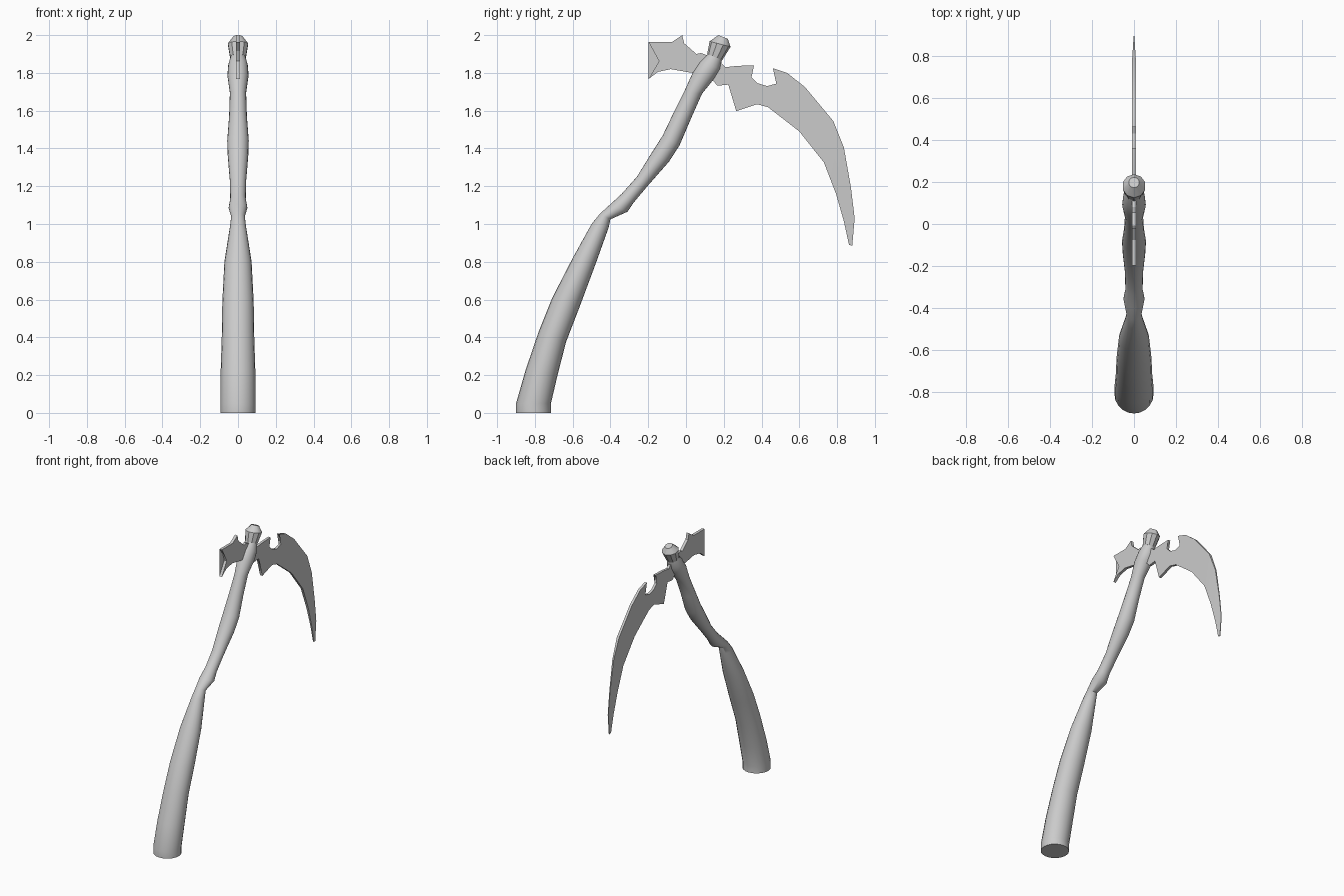
import bpy, bmesh, math
from mathutils import Vector


def finish(bm, name, angle=30):
    bmesh.ops.recalc_face_normals(bm, faces=bm.faces)
    me = bpy.data.meshes.new(name)
    bm.to_mesh(me)
    bm.free()
    ob = bpy.data.objects.new(name, me)
    bpy.context.collection.objects.link(ob)
    bpy.ops.object.select_all(action='DESELECT')
    ob.select_set(True)
    bpy.context.view_layer.objects.active = ob
    bpy.ops.object.shade_smooth_by_angle(angle=math.radians(angle))
    return ob


def loft(name, sections, sides, angle):
    """Each section: back y, back z, front y, front z, half width in x."""
    bm = bmesh.new()
    rings = []
    for y0, z0, y1, z1, rx in sections:
        a, b = Vector((0, y0, z0)), Vector((0, y1, z1))
        mid, half = (a + b) / 2, (b - a) / 2
        ring = []
        for i in range(sides):
            t = 2 * math.pi * i / sides
            ring.append(bm.verts.new(mid + half * math.cos(t) + Vector((rx * math.sin(t), 0, 0))))
        rings.append(ring)
    for r, s in zip(rings, rings[1:]):
        for i in range(sides):
            j = (i + 1) % sides
            bm.faces.new((r[i], r[j], s[j], s[i]))
    bm.faces.new(rings[0])
    bm.faces.new(rings[-1])
    return finish(bm, name, angle)


def plate(name, outline, thick):
    """Flat plate in the YZ plane; thick(y) gives the half thickness."""
    bm = bmesh.new()
    left = [bm.verts.new((-thick(y), y, z)) for y, z in outline]
    right = [bm.verts.new((thick(y), y, z)) for y, z in outline]
    n = len(outline)
    caps = [bm.faces.new(left), bm.faces.new(right[::-1])]
    for i in range(n):
        j = (i + 1) % n
        bm.faces.new((left[i], left[j], right[j], right[i]))
    bmesh.ops.triangulate(bm, faces=caps)
    return finish(bm, name, 20)


# Crooked wooden shaft
loft("shaft", [
    (-.90, 0, -.715, 0, .093),
    (-.90, .05, -.715, .05, .093),
    (-.85, .225, -.68, .20, .092),
    (-.78, .43, -.635, .375, .086),
    (-.71, .605, -.56, .57, .083),
    (-.605, .81, -.478, .79, .072),
    (-.50, 1.0, -.41, .98, .042),
    (-.455, 1.055, -.40, 1.025, .036),
    (-.40, 1.105, -.31, 1.065, .050),
    (-.34, 1.16, -.28, 1.11, .041),
    (-.26, 1.25, -.20, 1.205, .043),
    (-.18, 1.38, -.09, 1.33, .054),
    (-.125, 1.465, -.035, 1.415, .057),
    (-.065, 1.59, .025, 1.555, .047),
    (-.01, 1.70, .085, 1.69, .043),
    (.035, 1.80, .15, 1.77, .056),
    (.075, 1.86, .18, 1.82, .052),
    (.115, 1.90, .19, 1.87, .040),
], 20, 45)

# Faceted knob on top
loft("knob", [
    (.112, 1.90, .192, 1.868, .044),
    (.125, 1.967, .236, 1.938, .056),
    (.172, 2.0, .222, 1.98, .026),
], 10, 30)

# Long curved blade, thinning towards the tip
plate("blade", [
    (.10, 1.84), (.19, 1.85), (.21, 1.83), (.27, 1.837), (.36, 1.84), (.342, 1.815),
    (.347, 1.777), (.38, 1.745), (.43, 1.73), (.478, 1.743), (.493, 1.78), (.46, 1.825),
    (.535, 1.80), (.63, 1.725), (.78, 1.545), (.836, 1.405), (.873, 1.195), (.893, 1.03),
    (.88, .885), (.863, .89), (.836, 1.013), (.794, 1.16), (.73, 1.326), (.60, 1.49),
    (.435, 1.618), (.377, 1.634), (.266, 1.597), (.26, 1.676), (.224, 1.738),
    (.166, 1.732), (.145, 1.757), (.09, 1.77),
], lambda y: .009 if y < .78 else max(.002, .009 - .065 * (y - .78)))

# Short pronged spike on the other side
plate("back_spike", [
    (.12, 1.89), (.08, 1.905), (.055, 1.90), (-.01, 1.957), (-.02, 2.0), (-.075, 1.963),
    (-.198, 1.963), (-.16, 1.915), (-.143, 1.862), (-.198, 1.767), (-.15, 1.805),
    (-.08, 1.82), (.02, 1.802), (.09, 1.80),
], lambda y: .010)
